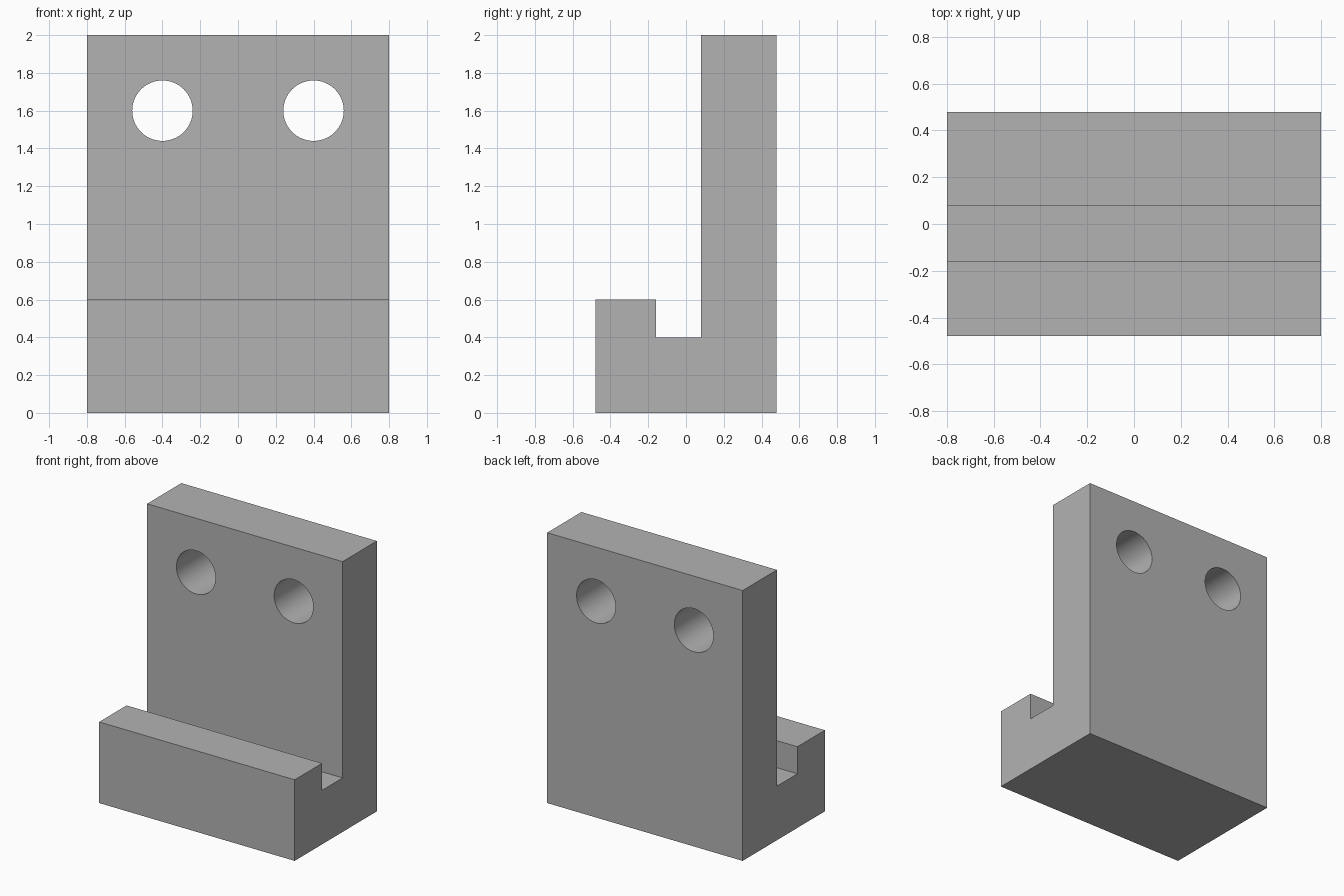
import bpy
import bmesh
import math

cube = bpy.data.objects.get("Cube")
if cube:
    bpy.data.objects.remove(cube, do_unlink=True)

# Plain grey material
grey = bpy.data.materials.new("plain_grey")
grey.use_nodes = True
colour = (0.45, 0.45, 0.45, 1)
grey.diffuse_color = colour
grey.node_tree.nodes["Principled BSDF"].inputs["Base Color"].default_value = colour

WIDTH = 1.6


def extruded_profile(name, profile, width):
    """Extrude a (y, z) outline along x, centred on x = 0."""
    bm = bmesh.new()
    face = bm.faces.new([bm.verts.new((-width / 2, y, z)) for y, z in profile])
    extrusion = bmesh.ops.extrude_face_region(bm, geom=[face])
    moved = [v for v in extrusion["geom"] if isinstance(v, bmesh.types.BMVert)]
    bmesh.ops.translate(bm, verts=moved, vec=(width, 0, 0))
    bmesh.ops.recalc_face_normals(bm, faces=bm.faces)
    mesh = bpy.data.meshes.new(name)
    bm.to_mesh(mesh)
    bm.free()
    obj = bpy.data.objects.new(name, mesh)
    bpy.context.collection.objects.link(obj)
    return obj


# Hooked bracket: tall back plate, channel and low front lip
bracket = extruded_profile("bracket", [
    (-0.48, 0), (0.48, 0), (0.48, 2), (0.08, 2),
    (0.08, 0.4), (-0.16, 0.4), (-0.16, 0.6), (-0.48, 0.6)], WIDTH)
bracket.data.materials.append(grey)

# Two round mounting holes through the back plate
for side in (-1, 1):
    bpy.ops.mesh.primitive_cylinder_add(
        vertices=64, radius=0.16, depth=0.8,
        location=(side * 0.4, 0.28, 1.6), rotation=(math.pi / 2, 0, 0))
    cutter = bpy.context.object
    cutter.name = "hole_cutter"
    cutter.hide_render = True
    cutter.data.materials.append(grey)
    bpy.context.view_layer.objects.active = bracket
    cut = bracket.modifiers.new("mounting_hole", "BOOLEAN")
    cut.operation = "DIFFERENCE"
    cut.solver = "EXACT"
    cut.object = cutter
    bpy.ops.object.modifier_apply(modifier=cut.name)
    bpy.data.objects.remove(cutter, do_unlink=True)

# Smooth hole walls, sharp edges elsewhere
bpy.ops.object.select_all(action="DESELECT")
bracket.select_set(True)
bpy.context.view_layer.objects.active = bracket
bpy.ops.object.shade_smooth_by_angle(angle=math.radians(30))
